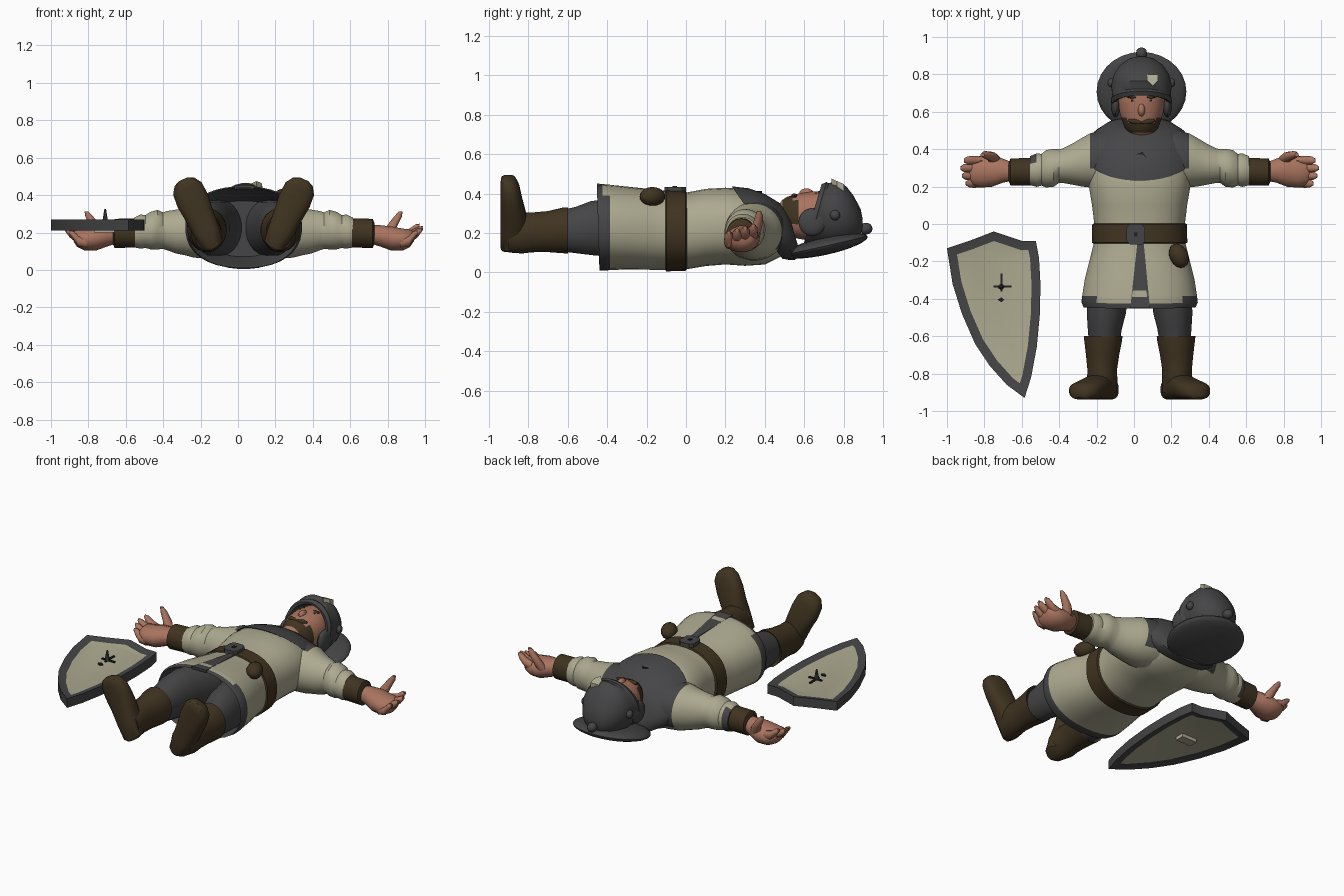
import bpy, bmesh, math
from mathutils import Vector, Matrix

CX = 0.03  # centre line of the lying figure


def mat(name, r, g, b):
    m = bpy.data.materials.new(name)
    m.diffuse_color = (r, g, b, 1)
    return m


CREAM = mat("cream_cloth", 0.42, 0.40, 0.28)
GREY = mat("dark_grey", 0.06, 0.06, 0.063)
BROWN = mat("brown_leather", 0.052, 0.034, 0.015)
SKIN = mat("skin", 0.40, 0.175, 0.115)
BLACK = mat("black_grey", 0.015, 0.015, 0.016)


def finish(name, bm, mats, rule=None, angle=40):
    bmesh.ops.recalc_face_normals(bm, faces=bm.faces)
    if rule:
        for f in bm.faces:
            f.material_index = rule(f.calc_center_median())
    me = bpy.data.meshes.new(name)
    bm.to_mesh(me)
    bm.free()
    for m in mats:
        me.materials.append(m)
    me.polygons.foreach_set("use_smooth", [True] * len(me.polygons))
    me.set_sharp_from_angle(angle=math.radians(angle))
    ob = bpy.data.objects.new(name, me)
    bpy.context.collection.objects.link(ob)
    return ob


def loft(name, rings, mats, axis="y", n=24, p=2.0, rule=None, xf=None, caps=True, angle=40):
    """Rings are (t, cu, cv, ru, rv, shear) along an axis."""
    bm = bmesh.new()
    loops = []
    for r in rings:
        t, cu, cv, ru, rv = r[:5]
        k = r[5] if len(r) > 5 else 0
        vs = []
        for i in range(n):
            a = 2 * math.pi * (i + 0.5) / n
            c, s = math.cos(a), math.sin(a)
            u = ru * math.copysign(abs(c) ** (2 / p), c)
            v = rv * math.copysign(abs(s) ** (2 / p), s)
            w = t - k * v
            co = {"y": (cu + u, w, cv + v), "x": (w, cu + u, cv + v), "z": (cu + u, cv + v, w)}[axis]
            co = Vector(co)
            vs.append(bm.verts.new(xf(co) if xf else co))
        loops.append(vs)
    for a, b in zip(loops, loops[1:]):
        for i in range(n):
            j = (i + 1) % n
            bm.faces.new((a[i], a[j], b[j], b[i]))
    if caps:
        bm.faces.new(loops[0])
        bm.faces.new(loops[-1])
    return finish(name, bm, mats, rule, angle)


def ball(name, loc, size, m, rot=(0, 0, 0), seg=16):
    bm = bmesh.new()
    bmesh.ops.create_uvsphere(bm, u_segments=seg, v_segments=seg // 2 + 2, radius=1)
    R = Matrix.Rotation(rot[2], 4, "Z") @ Matrix.Rotation(rot[0], 4, "X")
    bm.transform(Matrix.Translation(loc) @ R @ Matrix.Diagonal((*size, 1)))
    return finish(name, bm, [m])


def plate(name, pts, z0, z1, m, inset=0, mats=None):
    bm = bmesh.new()
    lo = [bm.verts.new((x, y, z0 if not callable(z0) else z0(y))) for x, y in pts]
    hi = [bm.verts.new((x, y, z1 if not callable(z1) else z1(y))) for x, y in pts]
    ends = [bm.faces.new(lo[::-1]), bm.faces.new(hi)]
    for i in range(len(pts)):
        j = (i + 1) % len(pts)
        bm.faces.new((lo[i], lo[j], hi[j], hi[i]))
    bmesh.ops.recalc_face_normals(bm, faces=bm.faces)
    if inset:
        bmesh.ops.inset_individual(bm, faces=ends, thickness=inset, depth=-0.012, use_even_offset=True)
        for f in ends:
            f.material_index = 1
    return finish(name, bm, mats or [m], angle=25)


def box(x0, x1, y0, y1):
    return [(x0, y0), (x1, y0), (x1, y1), (x0, y1)]


# tunic: dark lining rings first, then the outer cloth from hem to neck
def tunic_rule(c):
    lining = c.y < -.16 and ((c.x - CX) / .262) ** 2 + ((c.z - .22) / .19) ** 2 < 1
    hem = c.y < (-.418 if c.z > .38 else -.39)
    return 1 if lining or hem else 0


loft("tunic", [(-0.20, CX, .22, .20, .15), (-0.40, CX, .225, .285, .20), (-0.445, CX, .225, .30, .215, .03),
               (-0.418, CX, .228, .312, .219, .03), (-0.385, CX, .228, .308, .217), (-0.30, CX, .225, .295, .21),
               (-0.18, CX, .216, .265, .203), (-0.10, CX, .21, .245, .197), (0, CX, .21, .243, .195),
               (0.1, CX, .228, .255, .196), (0.2, CX, .235, .272, .195), (0.3, CX, .228, .272, .195),
               (0.4, CX, .2, .25, .16), (0.48, CX, .19, .18, .11), (0.54, CX, .19, .10, .07)], [CREAM, GREY],
     n=36, p=2.3, rule=tunic_rule)

# front slit of the tunic showing dark cloth
plate("front_slit", [(-.02, -.45), (.085, -.45), (.052, -.1), (.018, -.1)],
      lambda y: .397 - .1 * (y + .1), lambda y: .414 - .105 * (y + .1), GREY)

# belt, buckle and pouch
loft("belt", [(-.105, CX, .21, .246, .195), (-.10, CX, .21, .256, .205), (-.002, CX, .21, .254, .203),
              (.004, CX, .21, .244, .194)], [BROWN], n=36, p=2.3)
plate("buckle", [(-.04, -.09), (-.02, -.11), (.04, -.11), (.06, -.09), (.06, -.02), (.04, 0), (-.02, 0), (-.04, -.02)],
      .39, .433, GREY)
plate("buckle_tongue", box(0, .02, -.068, -.045), .43, .437, BLACK)
ball("pouch", (.24, -.17, .385), (.05, .068, .048), BROWN, rot=(0, 0, .45))

# shoulder mantle, its rim slanting from the chest to the back
loft("mantle", [(.385, CX, .25, .24, .15, .7), (.36, CX, .253, .282, .184, .7), (.42, CX, .245, .278, .182, .56),
                (.475, CX, .23, .25, .168, .45), (.525, CX, .215, .185, .135, .35), (.545, CX, .21, .12, .095, .3)],
     [GREY], n=36)
plate("mantle_mark", [(.01, .372), (.045, .385), (.075, .345), (.045, .372)], .38, .412, BLACK)


# head with a beard, nose and eyes
def beard(c):
    d = abs(c.x - .04)
    return 1 if c.z > .25 and .485 < c.y < .53 + .3 * d else 0


loft("head", [(.43, .04, .23, .07, .07), (.468, .04, .275, .045, .065), (.488, .04, .285, .072, .083),
              (.51, .04, .285, .087, .098), (.54, .04, .285, .10, .108), (.57, .04, .285, .110, .115),
              (.60, .04, .285, .118, .12), (.64, .04, .285, .123, .125), (.68, .04, .285, .124, .128),
              (.74, .04, .285, .11, .12)], [SKIN, BROWN], n=28, p=2.2, rule=beard)
ball("nose", (.04, .61, .40), (.02, .037, .026), SKIN, seg=10)
for s in (-1, 1):
    ball("eye", (.04 + s * .045, .66, .399), (.013, .008, .007), BLACK, seg=8)
    ball("eyebrow", (.04 + s * .047, .678, .404), (.03, .007, .008), BROWN, seg=8)
    ball("moustache", (.04 + s * .035, .548, .388), (.042, .014, .012), BROWN, rot=(0, 0, s * .15), seg=10)
    # helmet cheek guards and rivets
    ball("cheek_guard", (.04 + s * .138, .64, .255), (.026, .07, .07), GREY)
    ball("helmet_rivet", (.04 + s * .16, .755, .29), (.022, .026, .026), GREY, seg=10)

# helmet dome with a rolled rim, neck brim and knob
loft("helmet_dome", [(.70, .04, .285, .12, .125, -.3), (.645, .04, .29, .14, .145, -.3), (.64, .04, .29, .158, .158, -.3),
                     (.665, .04, .293, .165, .166, -.28), (.68, .04, .293, .157, .16, -.27),
                     (.74, .04, .295, .162, .17, -.15), (.80, .04, .285, .148, .152, -.08), (.85, .04, .27, .115, .118),
                     (.885, .04, .255, .065, .065), (.895, .04, .25, .02, .02)], [GREY], n=28)
ball("helmet_brim", (.04, .708, .135), (.24, .217, .045), GREY, rot=(.22, 0, 0), seg=28)
ball("helmet_knob", (.04, .912, .222), (.03, .033, .03), GREY, seg=12)
plate("helmet_emblem", [(.07, .80), (.13, .80), (.128, .765), (.10, .738), (.073, .765)],
      lambda y: .43 - .38 * (y - .74), lambda y: .474 - .45 * (y - .74), CREAM)


# dark shoulder area continuing the mantle, plus a worn patch on the left sleeve
def sleeve_rule(c):
    if abs(c.x - CX) < .262 and c.y > .36 - .7 * (c.z - .25):
        return 1
    return 1 if c.x < -.52 and c.y > .325 else 0


# arms and legs, built once per side
for s in (-1, 1):
    side = "right" if s > 0 else "left"

    def mir(v, s=s):
        return Vector((CX + s * v.x, v.y, v.z))

    loft(side + "_sleeve", [(.10, .345, .21, .165, .145), (.19, .345, .21, .16, .15), (.265, .34, .207, .145, .142),
                            (.31, .33, .205, .13, .128), (.36, .32, .205, .11, .118), (.41, .312, .21, .093, .105),
                            (.43, .31, .21, .09, .098), (.46, .30, .215, .102, .106), (.50, .295, .21, .10, .10),
                            (.525, .29, .205, .085, .088), (.55, .288, .205, .09, .092), (.585, .285, .20, .078, .08),
                            (.59, .285, .20, .05, .05)], [CREAM, GREY], axis="x", n=32, xf=mir, rule=sleeve_rule)
    loft(side + "_cuff", [(.575, .28, .198, .06, .06), (.58, .28, .198, .075, .078), (.69, .278, .195, .073, .078),
                          (.70, .278, .195, .05, .055)], [BROWN], axis="x", n=18, xf=mir)
    # hand
    loft(side + "_palm", [(.68, .28, .19, .05, .05), (.73, .285, .182, .065, .058), (.79, .285, .168, .088, .066),
                          (.85, .28, .162, .087, .06), (.89, .28, .17, .074, .048), (.91, .28, .178, .05, .025)],
         [SKIN], axis="x", n=16, xf=mir)
    for i in range(4):
        y, L = .217 + i * .041, (.93, .95, .958, .94)[i]
        z = .145 + i * .012
        loft(side + "_finger", [(.84, y, z, .022, .027), (.885, y, z + .01, .025, .029), (L - .02, y, z + .04, .023, .023),
                                (L, y, z + .055, .010, .011)], [SKIN], axis="x", n=10, xf=mir)
    loft(side + "_thumb", [(.18, .77, .335, .035, .032), (.23, .79, .36, .03, .026), (.285, .825, .37, .022, .02),
                           (.312, .84, .37, .011, .01)], [SKIN], axis="z", n=10, xf=mir)
    # trouser leg, boot shaft and splayed foot
    loft(side + "_trouser_leg", [(-.18, .12, .225, .115, .15), (-.38, .17, .225, .11, .148), (-.48, .178, .225, .105, .138),
                                 (-.56, .186, .215, .092, .118), (-.66, .19, .21, .08, .10)], [GREY], xf=mir)
    loft(side + "_boot_shaft", [(-.62, .193, .213, .085, .095), (-.598, .195, .213, .105, .118),
                                (-.625, .195, .213, .102, .117), (-.70, .198, .207, .09, .105), (-.78, .20, .203, .08, .102),
                                (-.83, .20, .20, .082, .105), (-.90, .19, .19, .07, .09)], [BROWN], xf=mir, n=20)
    ca, sa = math.cos(.42), math.sin(.42)
    loft(side + "_boot_foot", [(0, 0, -.895, .03, .04), (.015, 0, -.885, .058, .055), (.10, 0, -.875, .073, .065),
                               (.20, 0, -.875, .080, .065), (.28, 0, -.885, .089, .055), (.35, 0, -.892, .084, .048),
                               (.39, 0, -.90, .058, .038), (.405, 0, -.905, .025, .02)], [BROWN], axis="z", n=20, p=2.6,
         xf=lambda v, m=mir: m(Vector((.158 + v.x * ca + v.z * sa, v.y, .115 - v.x * sa + v.z * ca))))

# shield lying beside the figure
plate("shield", [(-1.0, -.13), (-.88, -.09), (-.75, -.04), (-.60, -.09), (-.525, -.09), (-.508, -.18), (-.50, -.32),
                 (-.503, -.48), (-.52, -.66), (-.55, -.82), (-.585, -.93), (-.68, -.86), (-.77, -.76), (-.85, -.64),
                 (-.92, -.48), (-.97, -.32)], .21, .27, GREY, inset=.048, mats=[GREY, CREAM])
plate("shield_cross_bar", box(-.75, -.655, -.34, -.328), .255, .266, BLACK)
plate("shield_cross_post", box(-.715, -.703, -.36, -.265), .255, .266, BLACK)
plate("shield_diamond", [(-.73, -.405), (-.71, -.418), (-.692, -.405), (-.71, -.392)], .255, .266, BLACK)
loft("shield_spike", [(.24, -.71, -.336, .02, .016), (.28, -.71, -.336, .013, .012), (.325, -.71, -.336, .005, .005)],
     [GREY], axis="z", n=8)
plate("shield_grip", box(-.77, -.66, -.40, -.34), .20, .23, CREAM)
